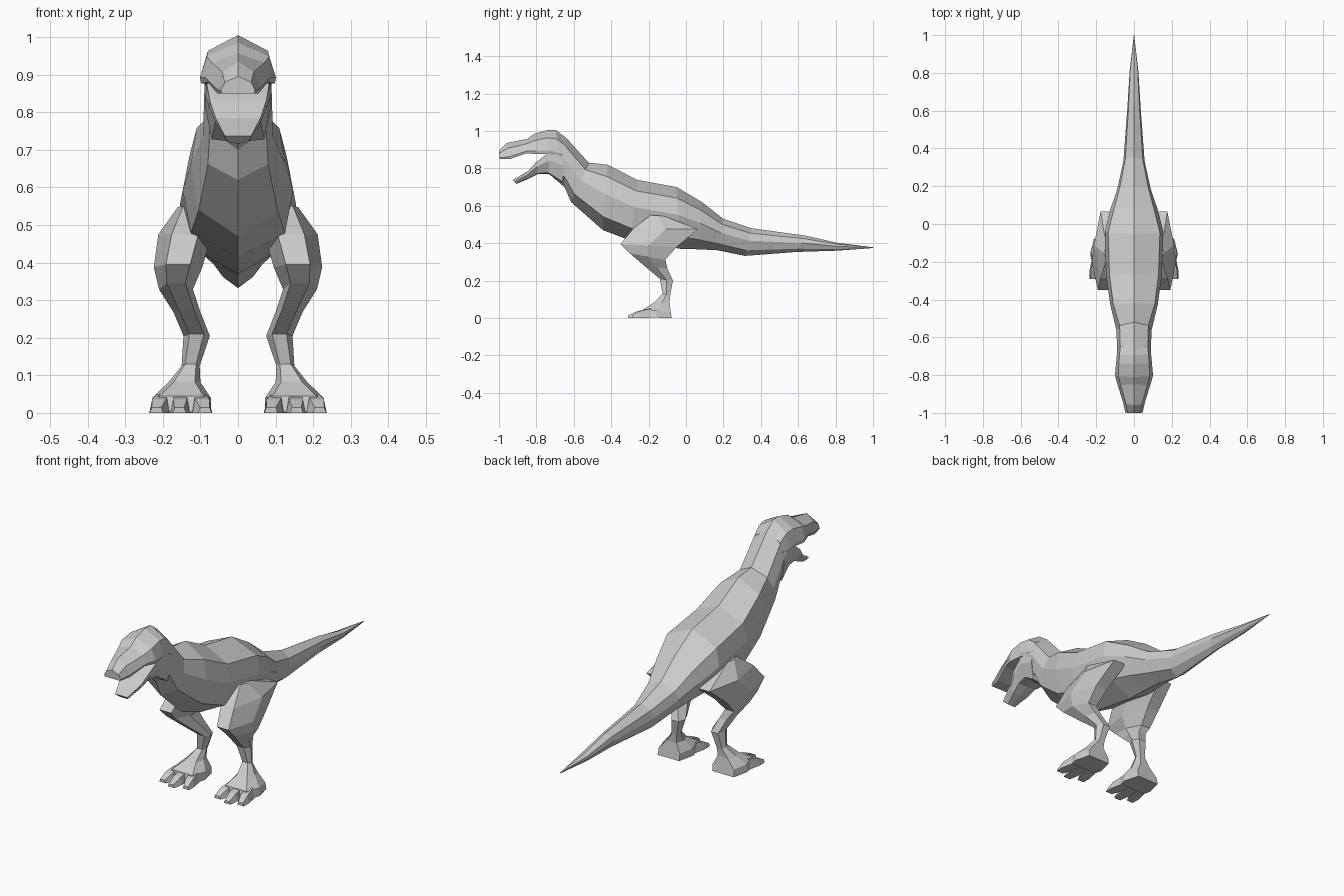
import bpy, bmesh
from mathutils import Vector


def loft(name, rings, mirror=False):
    """Skin a list of equal-sized point rings and cap both ends."""
    bm = bmesh.new()
    loops = [[bm.verts.new(p) for p in ring] for ring in rings]
    n = len(loops[0])
    for a, b in zip(loops, loops[1:]):
        for i in range(n):
            j = (i + 1) % n
            bm.faces.new((a[i], a[j], b[j], b[i]))
    bm.faces.new(loops[0])
    bm.faces.new(loops[-1])
    bmesh.ops.remove_doubles(bm, verts=bm.verts, dist=0.0005)
    bmesh.ops.recalc_face_normals(bm, faces=bm.faces)
    mesh = bpy.data.meshes.new(name)
    bm.to_mesh(mesh)
    bm.free()
    ob = bpy.data.objects.new(name, mesh)
    bpy.context.collection.objects.link(ob)
    if mirror:
        ob.modifiers.new("Mirror", 'MIRROR')
    return ob


def section(row, fracs):
    """Symmetric eight-sided section: spine point, keel point, three half widths."""
    yt, zt, yb, zb, *xs = row
    top, bot = Vector((0, yt, zt)), Vector((0, yb, zb))
    side = [(x, top.lerp(bot, f)) for x, f in zip(xs, fracs)]
    right = [(x, p.y, p.z) for x, p in side]
    left = [(-x, p.y, p.z) for x, p in reversed(side)]
    return [tuple(top)] + right + [tuple(bot)] + left


def limb_section(row):
    """Six-sided limb section: front and back point, inner/outer x, end width ratio."""
    yf, zf, yb, zb, xi, xo, k = row
    c, h = (xi + xo) / 2, (xo - xi) / 2
    ym, zm = (yf + yb) / 2, (zf + zb) / 2
    return [(c - h * k, yf, zf), (c + h * k, yf, zf), (xo, ym, zm),
            (c + h * k, yb, zb), (c - h * k, yb, zb), (xi, ym, zm)]


# Body: neck, torso and tail
body = [
    (-.69, 1.0, -.71, .75, .075, .088, .07),
    (-.64, .963, -.65, .70, .073, .09, .075),
    (-.52, .83, -.615, .62, .076, .093, .08),
    (-.42, .82, -.445, .47, .11, .125, .105),
    (-.26, .738, -.30, .415, .13, .147, .125),
    (-.05, .70, -.03, .37, .137, .155, .115),
    (.085, .62, .07, .367, .105, .125, .09),
    (.20, .53, .17, .362, .075, .088, .065),
    (.35, .48, .315, .332, .046, .056, .04),
    (.64, .44, .59, .353, .028, .035, .022),
    (.81, .402, .81, .36, .02, .023, .015),
    (1.0, .378, 1.0, .374, .001, .001, .001),
]
loft("body", [section(r, (.18, .45, .8)) for r in body])

# Skull and upper jaw, flat underneath
skull = [
    (-1.0, .895, -.998, .85, .035, .046, .042),
    (-.96, .935, -.94, .85, .042, .058, .055),
    (-.85, .957, -.855, .88, .07, .086, .08),
    (-.81, .985, -.80, .876, .083, .101, .098),
    (-.74, 1.005, -.735, .878, .08, .095, .09),
    (-.695, 1.005, -.68, .86, .077, .09, .08),
    (-.65, .965, -.64, .84, .072, .085, .07),
]
loft("upper_jaw", [section(r, (.33, .85, 1)) for r in skull])

# Lower jaw, flat on top
jaw = [
    (-.927, .737, -.905, .717, .035, .033, .02),
    (-.845, .785, -.84, .745, .06, .058, .04),
    (-.80, .834, -.79, .77, .076, .075, .05),
    (-.73, .888, -.735, .77, .085, .086, .06),
    (-.65, .88, -.66, .72, .085, .088, .07),
]
loft("lower_jaw", [section(r, (0, .4, .95)) for r in jaw])

# Legs: thigh, shin, ankle and foot in one skin
leg = [
    (-.19, .55, -.12, .545, .09, .16, .6),
    (-.285, .475, .065, .475, .07, .212, .5),
    (-.35, .395, -.05, .38, .095, .224, .5),
    (-.30, .345, -.11, .312, .12, .21, .55),
    (-.215, .272, -.10, .265, .1, .172, .55),
    (-.14, .21, -.07, .2, .075, .145, .55),
    (-.125, .13, -.085, .12, .102, .15, .6),
    (-.17, .083, -.088, .08, .1, .185, .65),
    (-.23, .045, -.082, .035, .072, .228, .75),
    (-.24, .003, -.077, .0, .072, .232, .75),
]
loft("leg", [limb_section(r) for r in leg], mirror=True)

# Toes: three splayed tapering blocks per foot
for i, (x0, x1, tip) in enumerate([(.105, .088, -.29), (.152, .156, -.31), (.2, .217, -.29)]):
    rings = []
    for t, w, z in ((0, .024, .05), (.6, .026, .036), (1, .018, .014)):
        x, y = x0 + (x1 - x0) * t, -.19 + (tip + .19) * t
        rings.append([(x - w, y, 0), (x + w, y, 0), (x + w * .7, y, z), (x - w * .7, y, z)])
    loft(f"toe_{i + 1}", rings, mirror=True)
